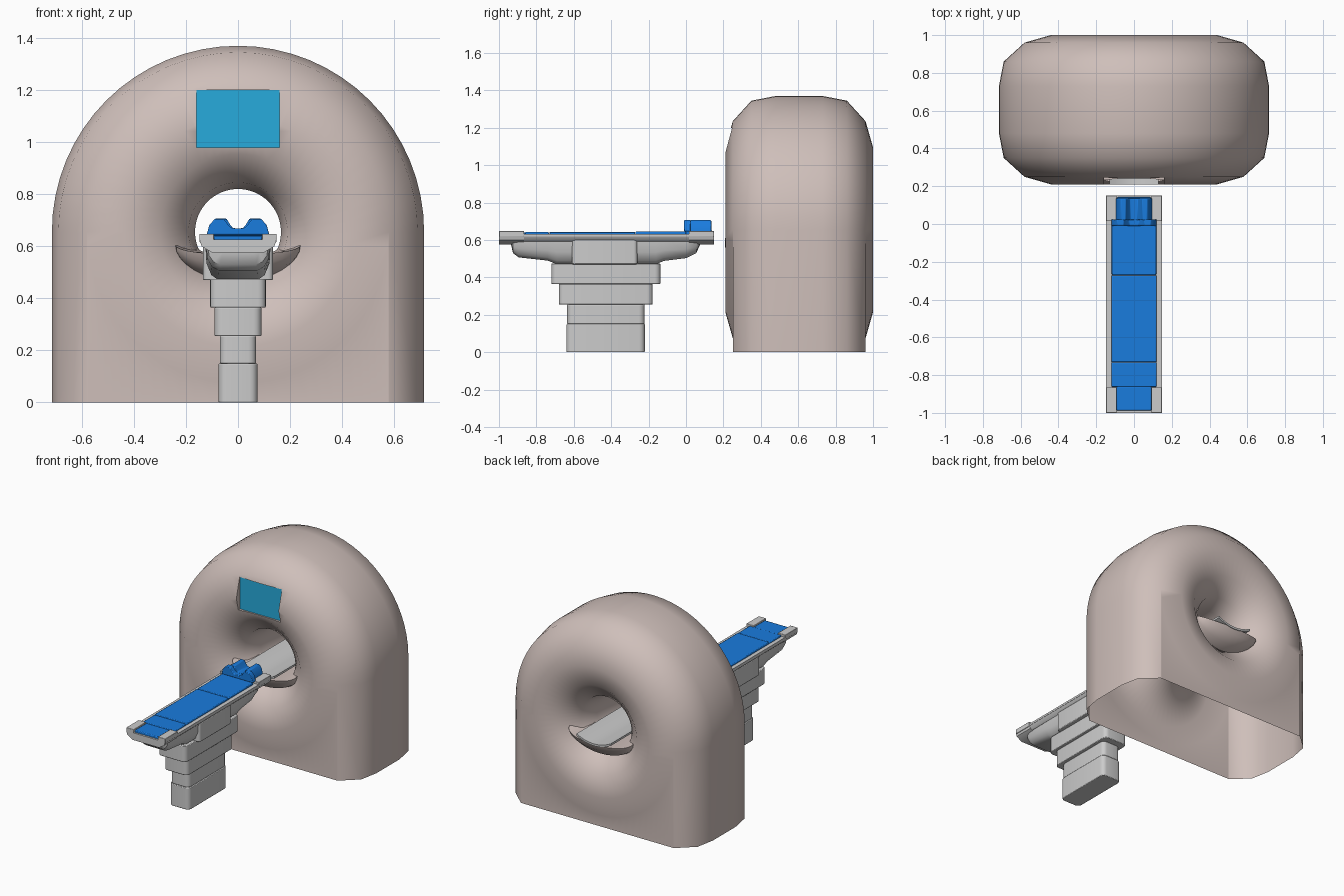
import bpy, bmesh, math
from math import sin, cos, pi

if "Cube" in bpy.data.objects:
    bpy.data.objects.remove(bpy.data.objects["Cube"])


def material(name, rgb):
    m = bpy.data.materials.new(name)
    m.diffuse_color = (*rgb, 1)
    m.use_nodes = True
    m.node_tree.nodes["Principled BSDF"].inputs["Base Color"].default_value = m.diffuse_color
    return m


SHELL = material("warm_shell", (0.62, 0.52, 0.49))
BLUE = material("blue_vinyl", (0.01, 0.2, 0.73))
CYAN = material("cyan_screen", (0.02, 0.41, 0.72))


def finish(name, bm, mat=None, angle=35):
    bmesh.ops.remove_doubles(bm, verts=bm.verts, dist=1e-5)
    bmesh.ops.recalc_face_normals(bm, faces=bm.faces)
    me = bpy.data.meshes.new(name)
    bm.to_mesh(me)
    bm.free()
    me.shade_smooth()
    me.set_sharp_from_angle(angle=math.radians(angle))
    if mat:
        me.materials.append(mat)
    ob = bpy.data.objects.new(name, me)
    bpy.context.collection.objects.link(ob)
    return ob


def loft(name, rings, mat=None, closed=True, angle=35):
    """Skin a list of equal-length point rings; closed rings get end caps."""
    bm = bmesh.new()
    vs = [[bm.verts.new(p) for p in r] for r in rings]
    n = len(vs[0])
    for a, b in zip(vs, vs[1:]):
        for i in range(n if closed else n - 1):
            k = (i + 1) % n
            bm.faces.new((a[i], a[k], b[k], b[i]))
    if closed:
        bm.faces.new(vs[0])
        bm.faces.new(vs[-1])
    return finish(name, bm, mat, angle)


def extrude_y(name, half, y0, y1, mat=None, sx=1, bevel=0):
    """Extrude a profile, given as its right half from top to bottom, along y."""
    prof = half + [(-x, z) for x, z in reversed(half) if x > 0]
    ob = loft(name, [[(x * sx, y, z) for x, z in prof] for y in (y0, y1)], mat)
    if bevel:
        b = ob.modifiers.new("soft", 'BEVEL')
        b.width, b.segments = bevel, 2
    return ob


def block(name, x, y, z, mat=None, r=0.0, edge=0.0):
    """Box from (min, max) ranges with rounded vertical corners and soft edges."""
    bm = bmesh.new()
    bmesh.ops.create_cube(bm, size=1)
    for v in bm.verts:
        v.co = [lo + (c + .5) * (hi - lo) for c, (lo, hi) in zip(v.co, (x, y, z))]
    if r:
        up = [e for e in bm.edges if abs(e.verts[0].co.z - e.verts[1].co.z) > 1e-4]
        bmesh.ops.bevel(bm, geom=up, offset=r, segments=4, profile=.5, affect='EDGES')
    ob = finish(name, bm, mat)
    if edge:
        b = ob.modifiers.new("soft", 'BEVEL')
        b.width, b.segments = edge, 2
    return ob


# Gantry: torus-like ring whose outer half runs straight down to the floor
CZ, N = 0.655, 64
front = [(.165, .48), (.19, .35), (.30, .25), (.44, .21), (.58, .25), (.69, .35), (.715, .48)]
sec = front + [(r, 1.21 - y) for r, y in reversed(front)]
bm = bmesh.new()


def quad(*pts):
    bm.faces.new([bm.verts.new(p) for p in pts])


def ring(p, t):
    return (p[0] * cos(t), p[1], CZ + p[0] * sin(t))


for i in range(N):
    t0, t1 = 2 * pi * i / N, 2 * pi * (i + 1) / N
    for a, b in zip(sec, sec[1:] + sec[:1]):
        if i < N // 2 or max(a[0], b[0]) < .6:
            quad(ring(a, t0), ring(a, t1), ring(b, t1), ring(b, t0))
    if i >= N // 2:
        for p in (sec[4], sec[9]):
            q0, q1 = ring(p, t0), ring(p, t1)
            quad(q0, q1, (q1[0], p[1], 0), (q0[0], p[1], 0))
for s in (-1, 1):
    for a, b in zip(sec[4:9], sec[5:10]):
        quad((s * a[0], a[1], CZ), (s * b[0], b[1], CZ), (s * b[0], b[1], 0), (s * a[0], a[1], 0))
bmesh.ops.remove_doubles(bm, verts=bm.verts, dist=1e-5)
bmesh.ops.holes_fill(bm, edges=bm.edges, sides=0)
gantry = finish("gantry_shell", bm, SHELL, 50)

# Screen recess cut into the gantry front, then the underside is opened
cutter = block("recess_cutter", (-.16, .16), (.1, .26), (.98, 1.2))
cutter.hide_render = True
cut = gantry.modifiers.new("recess", 'BOOLEAN')
cut.operation, cut.object, cut.solver = 'DIFFERENCE', cutter, 'EXACT'
bpy.context.view_layer.objects.active = gantry
bpy.ops.object.modifier_apply(modifier="recess")
bpy.data.objects.remove(cutter)
bm = bmesh.new()
bm.from_mesh(gantry.data)
floor = [f for f in bm.faces if all(v.co.z < 1e-4 for v in f.verts)]
bmesh.ops.delete(bm, geom=floor, context='FACES')
bm.to_mesh(gantry.data)
bm.free()
gantry.data.set_sharp_from_angle(angle=math.radians(50))
block("display_screen", (-.16, .16), (.25, .262), (.98, 1.2), CYAN)

# Bowl-shaped bore floor: (half width, depth, y at tips, y shift at the middle)
rows = [(.24, .14, .30, .06), (.24, .12, .29, -.01), (.24, .075, .29, -.06), (.24, .035, .29, -.078),
        (.16, .045, .48, -.05)]
rows += [(w, d, 1.21 - y, -k) for w, d, y, k in reversed(rows)]
angles = [pi * i / 16 for i in range(17)]
loft("bore_floor", [[(w * cos(a), y + k * sin(a), .603 - d * sin(a)) for a in angles]
                    for w, d, y, k in rows], SHELL, closed=False, angle=45)

# Curved rail through the bore
top = [(.13 * s, .575 + .035 * s * s) for s in (0, .25, .5, .75, 1)]
extrude_y("bore_rail", top + [(x, z - .014) for x, z in reversed(top)], .208, 1.0)

# Telescopic pedestal
for i, (hx, y0, y1, z0, z1) in enumerate([
        (.075, -.64, -.22, 0, .15), (.07, -.635, -.222, .15, .255),
        (.09, -.68, -.178, .255, .365), (.107, -.72, -.137, .365, .475)]):
    block(f"pedestal_tier_{i + 1}", (-hx, hx), (y0, y1), (z0, z1), r=.03, edge=.004)
block("couch_saddle", (-.135, .135), (-.61, -.26), (.47, .60), r=.02, edge=.005)


# Boat-shaped couch hull
def hull_ring(y, w, zb):
    half = [(w, .60), (w * .97, .6 - (.6 - zb) * .5), (w * .82, zb + (.6 - zb) * .15), (w * .6, zb)]
    return [(x, y, z) for x, z in half] + [(-x, y, z) for x, z in reversed(half)]


loft("couch_hull", [hull_ring(*s) for s in (
    (-.935, .10, .575), (-.925, .115, .53), (-.895, .122, .507), (-.74, .125, .49), (-.69, .125, .47),
    (-.16, .125, .47), (-.12, .125, .488), (0, .122, .503), (.055, .115, .53), (.075, .10, .575))], angle=40)

# Table top with raised corner blocks at both ends
extrude_y("table_top", [(.147, .622), (.14, .605), (.125, .592)], -.995, .145)
extrude_y("table_rim", [(.147, .632), (.147, .618)], -.87, .02)
for end, y0, y1 in (("foot", -1.0, -.865), ("head", .015, .15)):
    extrude_y(f"{end}_end_cap", [(.147, .625), (.14, .6), (.1, .576)], y0, y1)
    for side, s in (("left", -1), ("right", 1)):
        xs = sorted((s * .092, s * .148))
        block(f"{end}_corner_{side}", xs, (y0, y1), (.615, .648), edge=.003)

# Mattress sections
for name, hx, y0, y1, zt in (("foot_pad", .092, -.987, -.86, .640), ("leg_pad", .12, -.862, -.733, .642),
                             ("body_pad", .12, -.731, -.272, .644), ("shoulder_pad", .118, -.27, .0, .645),
                             ("head_pad", .09, -.005, .142, .650)):
    block(name, (-hx, hx), (y0, y1), (.62, zt), BLUE, edge=.005)

# Headrest: two lobes with a dip, wider at the shoulder side
lobes = [(0, .668), (.025, .67), (.037, .682), (.055, .706), (.088, .706), (.11, .682), (.12, .645)]
extrude_y("headrest_shoulder", lobes, -.01, .025, BLUE, bevel=.004)
extrude_y("headrest_cradle", lobes, .02, .135, BLUE, sx=.8, bevel=.004)
